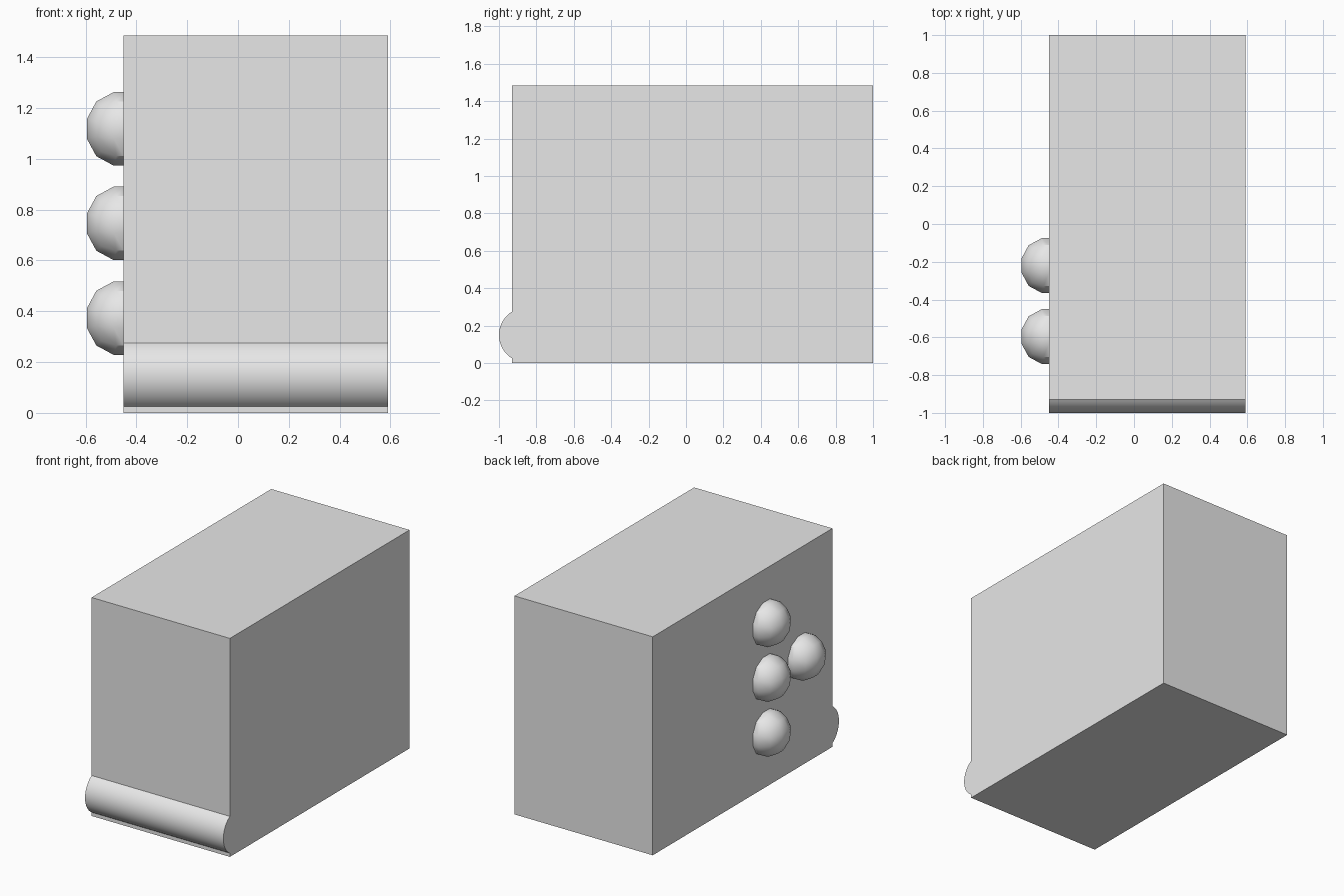
import bpy, bmesh, math
from mathutils import Vector

old = bpy.data.objects.get("Cube")
if old:
    bpy.data.objects.remove(old, do_unlink=True)

grey = bpy.data.materials.new("light_grey")
grey.use_nodes = True
grey.diffuse_color = (0.8, 0.8, 0.8, 1)
grey.node_tree.nodes["Principled BSDF"].inputs["Base Color"].default_value = (0.8, 0.8, 0.8, 1)

RIGHT, LEFT = -0.45, 0.59
FRONT, BACK, TOP = -0.93, 1.0, 1.485


def finish(name, bm, angle):
    bmesh.ops.recalc_face_normals(bm, faces=bm.faces)
    mesh = bpy.data.meshes.new(name)
    bm.to_mesh(mesh)
    bm.free()
    mesh.materials.append(grey)
    obj = bpy.data.objects.new(name, mesh)
    bpy.context.collection.objects.link(obj)
    bpy.ops.object.select_all(action="DESELECT")
    obj.select_set(True)
    bpy.context.view_layer.objects.active = obj
    bpy.ops.object.shade_smooth_by_angle(angle=math.radians(angle))
    return obj


# Body: side profile with a rounded front lip, extruded across the width
half_chord, bulge, lip_z, steps = 0.125, 0.07, 0.15, 24
radius = (half_chord ** 2 + bulge ** 2) / (2 * bulge)
centre_y = FRONT - bulge + radius
sweep = math.asin(half_chord / radius)
profile = [(FRONT, 0), (BACK, 0), (BACK, TOP), (FRONT, TOP)]
for i in range(steps + 1):
    a = sweep * (1 - 2 * i / steps)
    profile.append((centre_y - radius * math.cos(a), lip_z + radius * math.sin(a)))

bm = bmesh.new()
side = bm.faces.new([bm.verts.new((RIGHT, y, z)) for y, z in profile])
swept = bmesh.ops.extrude_face_region(bm, geom=[side])["geom"]
bmesh.ops.translate(bm, vec=(LEFT - RIGHT, 0, 0),
                    verts=[v for v in swept if isinstance(v, bmesh.types.BMVert)])
finish("body", bm, 30)


# Knobs: low-poly domes made from a rounded cube, cut flush with the right wall
def knob(name, y, z):
    bm = bmesh.new()
    bmesh.ops.create_cube(bm, size=2)
    bmesh.ops.subdivide_edges(bm, edges=bm.edges, cuts=2, use_grid_fill=True)
    for v in bm.verts:
        v.co = 0.155 * Vector([math.tan(c * math.pi / 4) for c in v.co]).normalized()
    bmesh.ops.bisect_plane(bm, geom=bm.verts[:] + bm.edges[:] + bm.faces[:],
                           plane_co=(0, 0, 0), plane_no=(1, 0, 0), clear_outer=True)
    bmesh.ops.holes_fill(bm, edges=[e for e in bm.edges if e.is_boundary])
    finish(name, bm, 30).location = (RIGHT, y, z)


knob("lower_knob", -0.22, 0.373)
knob("middle_knob", -0.22, 0.746)
knob("upper_knob", -0.22, 1.118)
knob("front_knob", -0.596, 0.746)
